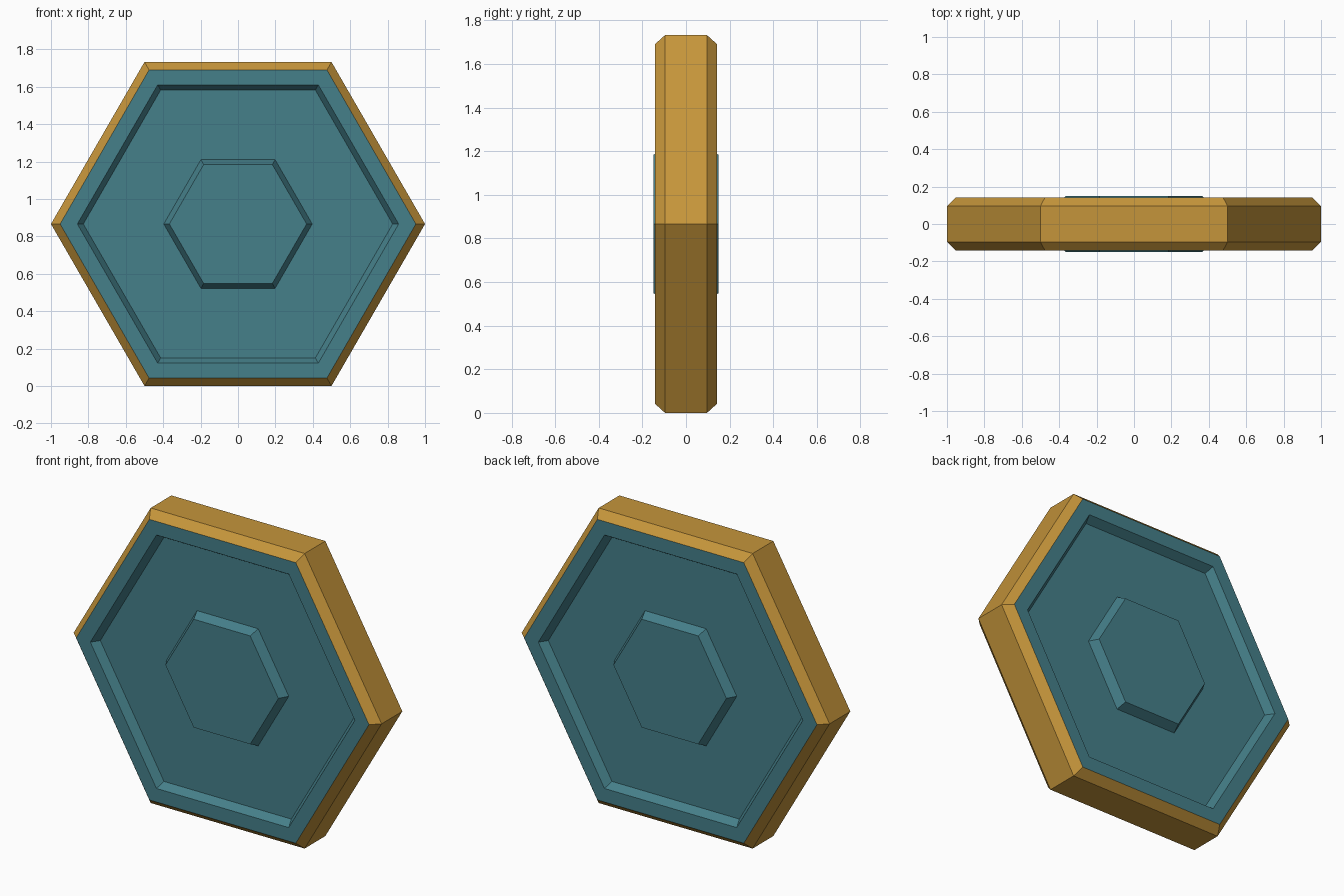
import bpy, bmesh, math

if "Cube" in bpy.data.objects:
    bpy.data.objects.remove(bpy.data.objects["Cube"])

CENTRE_Z = math.sqrt(3) / 2


def material(name, rgb):
    m = bpy.data.materials.new(name)
    m.diffuse_color = (*rgb, 1)
    m.use_nodes = True
    m.node_tree.nodes["Principled BSDF"].inputs["Base Color"].default_value = m.diffuse_color
    return m


gold = material("gold", (0.56, 0.30, 0.043))
teal = material("teal", (0.060, 0.215, 0.255))

# (radius, half depth) from the outer edge to the raised centre
half_profile = [
    (1.00, 0.096),   # outer edge
    (0.951, 0.143),  # rim bevel
    (0.859, 0.143),  # flat rim
    (0.827, 0.096),  # recess wall
    (0.397, 0.096),  # recess floor
    (0.367, 0.149),  # boss wall
]


def hex_ring(bm, radius, y):
    return [bm.verts.new((radius * math.cos(i * math.pi / 3), y,
                          CENTRE_Z + radius * math.sin(i * math.pi / 3)))
            for i in range(6)]


bm = bmesh.new()
# front boss, out to the edge, and back in to the rear boss
front = [(r, -y) for r, y in reversed(half_profile)]
rings = [hex_ring(bm, r, y) for r, y in front + half_profile]
n = len(half_profile)
for k in range(len(rings) - 1):
    a, b = rings[k], rings[k + 1]
    for i in range(6):
        j = (i + 1) % 6
        f = bm.faces.new((a[i], a[j], b[j], b[i]))
        # edge band and its two bevels are gold
        f.material_index = 0 if abs(k - (n - 1)) <= 1 else 1
for ring in (rings[0], rings[-1]):
    bm.faces.new(ring).material_index = 1
bmesh.ops.recalc_face_normals(bm, faces=bm.faces)

mesh = bpy.data.meshes.new("hexagonal_token")
bm.to_mesh(mesh)
bm.free()
mesh.materials.append(gold)
mesh.materials.append(teal)
token = bpy.data.objects.new("hexagonal_token", mesh)
bpy.context.collection.objects.link(token)
